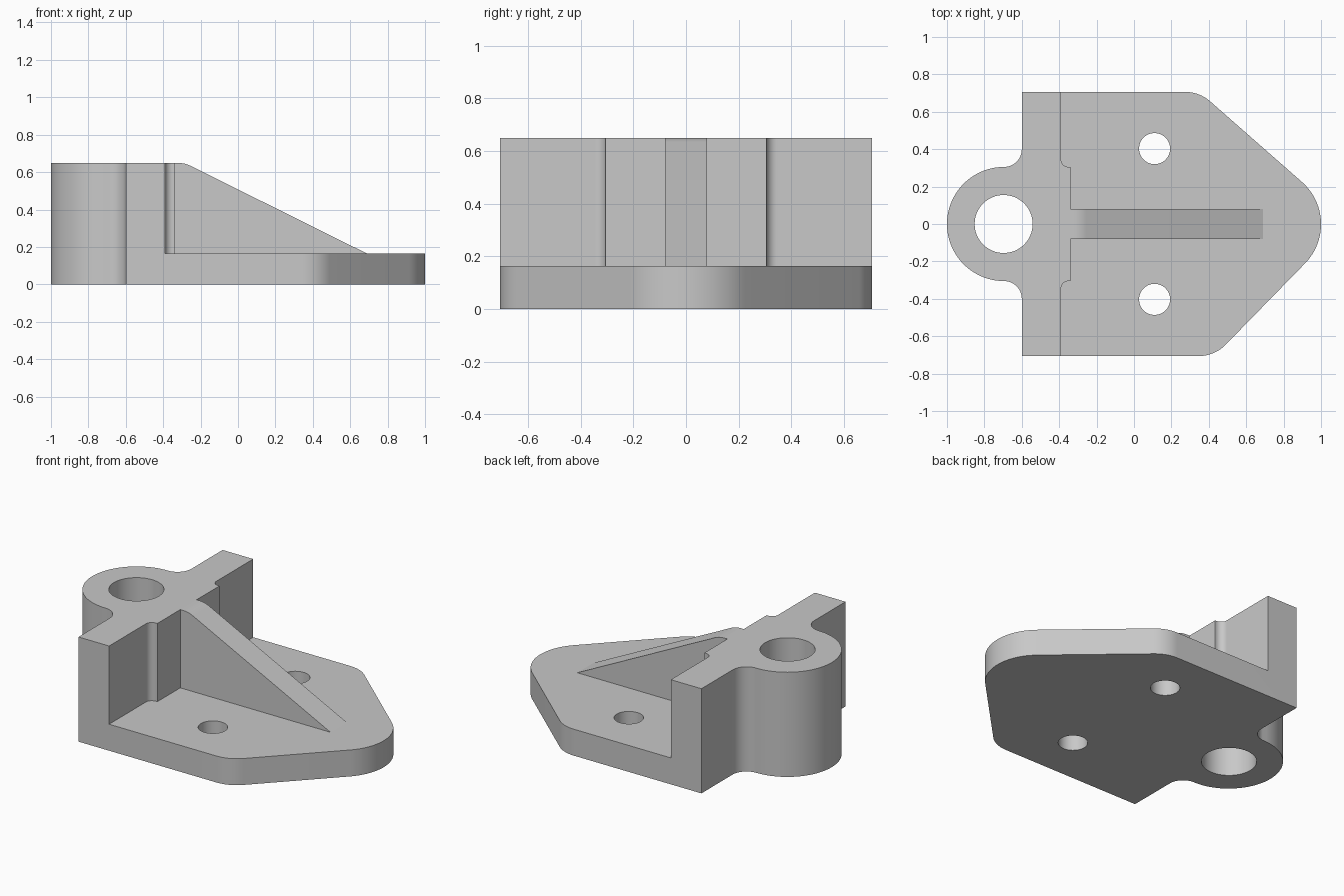
import bpy, bmesh, math
from mathutils import Vector

cube = bpy.data.objects.get("Cube")
if cube:
    bpy.data.objects.remove(cube, do_unlink=True)

TOP, FLOOR, HALF = 0.649, 0.164, 0.706

steel = bpy.data.materials.new("plain_grey")
steel.use_nodes = True
steel.diffuse_color = (0.58, 0.58, 0.58, 1)
steel.node_tree.nodes["Principled BSDF"].inputs["Base Color"].default_value = steel.diffuse_color


def rounded(corners):
    """Outline from (x, y, radius) corners, each replaced by a tangent arc."""
    out = []
    for i, (x, y, r) in enumerate(corners):
        p = Vector((x, y))
        if r == 0:
            out.append(p)
            continue
        a = (Vector(corners[i - 1][:2]) - p).normalized()
        b = (Vector(corners[(i + 1) % len(corners)][:2]) - p).normalized()
        half = a.angle(b) / 2
        centre = p + (a + b).normalized() * r / math.sin(half)
        start = p + a * r / math.tan(half) - centre
        end = p + b * r / math.tan(half) - centre
        turn = start.angle(end)
        steps = max(4, math.ceil(turn / math.radians(4)))
        for k in range(steps + 1):
            t = k / steps
            out.append(centre + (start * math.sin((1 - t) * turn)
                                 + end * math.sin(t * turn)) / math.sin(turn))
    return [p for i, p in enumerate(out) if (p - out[i - 1]).length > 1e-4]


def prism(name, outline, low, high, upright=False):
    """Extrude an outline along z, or along y when upright."""
    place = (lambda p, h: (p.x, h, p.y)) if upright else (lambda p, h: (p.x, p.y, h))
    bm = bmesh.new()
    face = bm.faces.new([bm.verts.new(place(p, low)) for p in outline])
    grown = bmesh.ops.extrude_face_region(bm, geom=[face])["geom"]
    shift = Vector(place(Vector((0, 0)), high - low))
    bmesh.ops.translate(bm, vec=shift, verts=[g for g in grown if isinstance(g, bmesh.types.BMVert)])
    bmesh.ops.recalc_face_normals(bm, faces=bm.faces)
    mesh = bpy.data.meshes.new(name)
    bm.to_mesh(mesh)
    bm.free()
    mesh.materials.append(steel)
    obj = bpy.data.objects.new(name, mesh)
    bpy.context.collection.objects.link(obj)
    return obj


def circle(x, y, r, n=64):
    return [Vector((x + r * math.cos(math.tau * i / n), y + r * math.sin(math.tau * i / n)))
            for i in range(n)]


def combine(target, tool, operation):
    mod = target.modifiers.new(operation.title(), 'BOOLEAN')
    mod.operation, mod.object, mod.solver = operation, tool, 'EXACT'
    bpy.context.view_layer.objects.active = target
    bpy.ops.object.modifier_apply(modifier=mod.name)
    bpy.data.objects.remove(tool, do_unlink=True)


# Upright wall with the pin boss behind it and a shallow pad in front
wall_half = [(-0.39, HALF, 0), (-0.39, 0.305, 0.04), (-0.34, 0.305, 0)]
boss_half = [(-1, 0.305, 0.305), (-0.6, 0.305, 0.095), (-0.6, HALF, 0)]
side = boss_half + wall_half
outline = side + [(x, -y, r) for x, y, r in reversed(side)]
bracket = prism("mounting_bracket", rounded(outline), 0, TOP)

# Base plate with a rounded nose
plate = prism("base_plate", rounded([
    (-0.5, -HALF, 0), (0.431, -HALF, 0.2), (1.1355, 0.016, 0.3),
    (0.35, HALF, 0.2), (-0.5, HALF, 0)]), 0, FLOOR)
combine(bracket, plate, 'UNION')

# Sloping stiffener rib
rib = prism("stiffener_rib", rounded([
    (-0.45, 0.1, 0), (0.819, 0.1, 0), (-0.285, TOP, 0.15), (-0.45, TOP, 0)]),
    -0.08, 0.08, upright=True)
combine(bracket, rib, 'UNION')

# Pin bore and two bolt holes
for x, y, r in [(-0.697, 0, 0.155), (0.11, 0.403, 0.083), (0.11, -0.403, 0.083)]:
    combine(bracket, prism("hole_cutter", circle(x, y, r), -0.1, 0.8), 'DIFFERENCE')

# Tidy flat faces and smooth the curved walls
bm = bmesh.new()
bm.from_mesh(bracket.data)
bmesh.ops.remove_doubles(bm, verts=bm.verts, dist=1e-4)
bmesh.ops.dissolve_limit(bm, angle_limit=0.005, verts=bm.verts, edges=bm.edges)
bm.to_mesh(bracket.data)
bm.free()
bpy.ops.object.select_all(action='DESELECT')
bracket.select_set(True)
bpy.context.view_layer.objects.active = bracket
bpy.ops.object.shade_smooth_by_angle(angle=math.radians(20))
